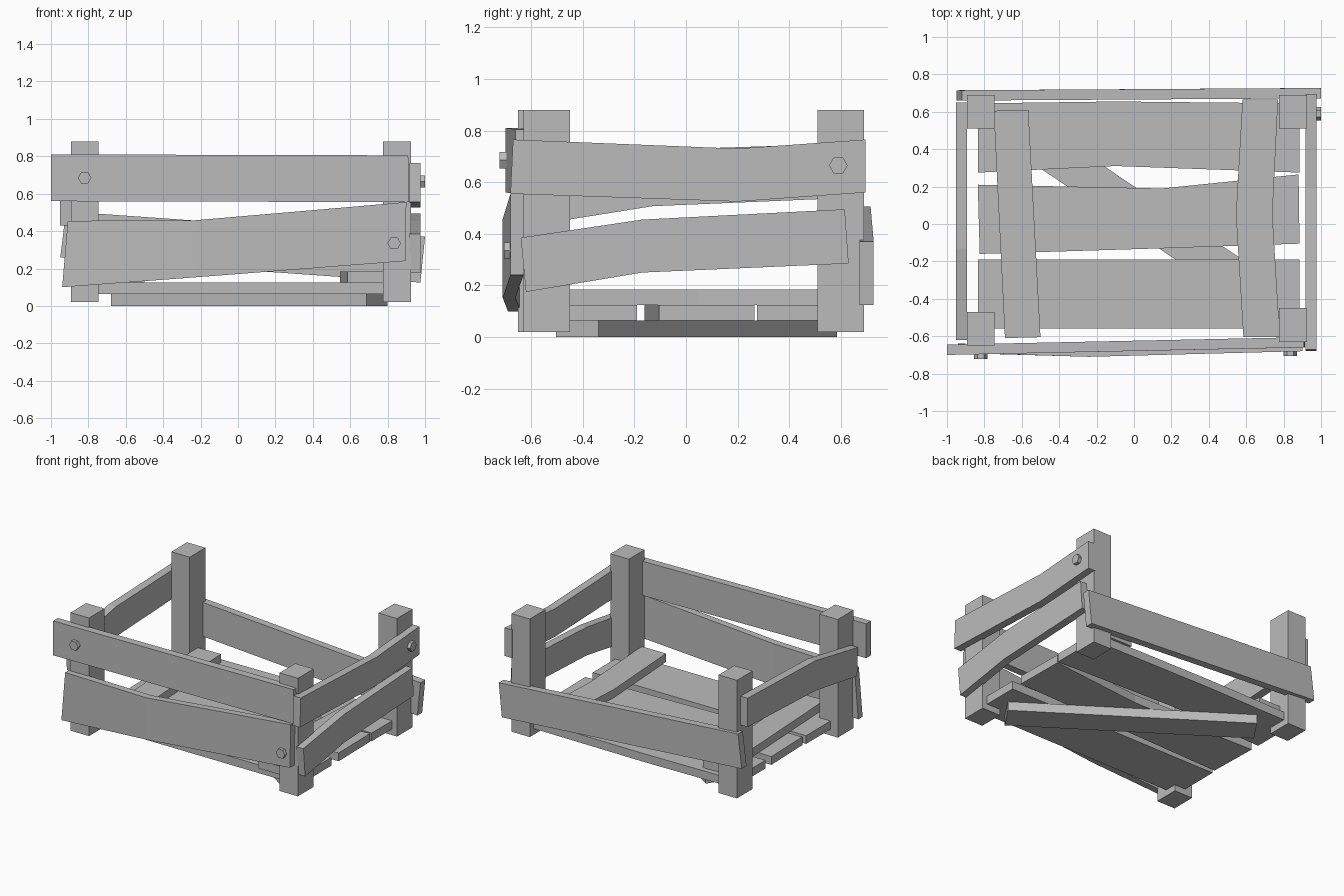
import bpy, bmesh, math
from mathutils import Vector

cube = bpy.data.objects.get("Cube")
if cube:
    bpy.data.objects.remove(cube, do_unlink=True)

# One plain grey for the whole crate
grey = bpy.data.materials.new("plain_grey")
grey.use_nodes = True
colour = (0.5, 0.5, 0.5, 1)
grey.diffuse_color = colour
grey.node_tree.nodes["Principled BSDF"].inputs["Base Color"].default_value = colour

# Board coordinates: along the board, across its face, out through its thickness
FRONT_BACK = lambda along, across, out: Vector((along, out, across))
SIDE = lambda along, across, out: Vector((out, along, across))
FLOOR = lambda along, across, out: Vector((along, across, out))
CROSSBAR = lambda along, across, out: Vector((across, along, out))


def loft(name, rings):
    """Skin matching rings of points and cap both ends."""
    bm = bmesh.new()
    loops = [[bm.verts.new(p) for p in ring] for ring in rings]
    for a, b in zip(loops, loops[1:]):
        for i in range(len(a)):
            j = (i + 1) % len(a)
            bm.faces.new((a[i], a[j], b[j], b[i]))
    bm.faces.new(loops[0])
    bm.faces.new(loops[-1])
    bmesh.ops.recalc_face_normals(bm, faces=bm.faces)
    mesh = bpy.data.meshes.new(name)
    bm.to_mesh(mesh)
    bm.free()
    mesh.materials.append(grey)
    obj = bpy.data.objects.new(name, mesh)
    bpy.context.collection.objects.link(obj)
    return obj


def board(name, place, thickness, *stations):
    """Each station: lower along, lower edge, upper along, upper edge, outer offset."""
    rings = []
    for la, lo, ua, hi, out in stations:
        inner = out + thickness
        rings.append([place(la, lo, out), place(ua, hi, out),
                      place(ua, hi, inner), place(la, lo, inner)])
    return loft(name, rings)


def bolt(name, place, along, across, start, end, radius=0.036):
    turns = [math.tau * i / 6 for i in range(6)]
    loft(name, [[place(along + radius * math.cos(t), across + radius * math.sin(t), out)
                 for t in turns] for out in (start, end)])


# Corner posts
for name, x, y in (("front_right_post", -0.82, -0.56), ("front_left_post", 0.85, -0.54),
                   ("back_right_post", -0.82, 0.6), ("back_left_post", 0.85, 0.6)):
    w, d = 0.074, 0.09
    loft(name, [[(x - w, y - d, z), (x + w, y - d, z), (x + w, y + d, z), (x - w, y + d, z)]
                for z in (0.02, 0.88)])

# Front boards
board("front_upper_board", FRONT_BACK, 0.055,
      (-1, 0.56, -1, 0.81, -0.7), (0.915, 0.555, 0.91, 0.805, -0.66))
board("front_lower_board", FRONT_BACK, 0.05,
      (-0.94, 0.1, -0.91, 0.455, -0.69), (-0.24, 0.152, -0.24, 0.457, -0.71),
      (0.895, 0.24, 0.9, 0.555, -0.68))

# Back board
board("back_board", FRONT_BACK, -0.055,
      (-0.95, 0.26, -0.92, 0.505, 0.715), (0.975, 0.125, 1, 0.37, 0.727))

# Side boards
board("left_upper_board", SIDE, -0.058,
      (-0.68, 0.555, -0.67, 0.765, 0.975), (0.2, 0.525, 0.2, 0.73, 0.975),
      (0.695, 0.56, 0.695, 0.765, 0.975))
board("left_lower_board", SIDE, -0.058,
      (-0.62, 0.175, -0.64, 0.385, 0.975), (-0.17, 0.25, -0.17, 0.455, 0.975),
      (0.63, 0.285, 0.615, 0.495, 0.975))
board("right_board", SIDE, 0.06,
      (-0.61, 0.43, -0.62, 0.635, -0.952), (-0.13, 0.507, -0.13, 0.725, -0.952),
      (0.65, 0.54, 0.65, 0.75, -0.952))

# Floor boards
board("floor_back_board", FLOOR, 0.06,
      (-0.835, 0.275, -0.835, 0.645, 0.065), (-0.1, 0.31, -0.1, 0.655, 0.065),
      (0.885, 0.275, 0.885, 0.645, 0.065))
board("floor_middle_board", FLOOR, 0.06,
      (-0.825, -0.16, -0.835, 0.21, 0.065), (0.15, -0.13, 0.15, 0.19, 0.065),
      (0.885, -0.105, 0.88, 0.265, 0.065))
board("floor_front_board", FLOOR, 0.06,
      (-0.835, -0.56, -0.835, -0.19, 0.065), (0.885, -0.56, 0.885, -0.19, 0.065))

# Crossbars resting on the floor boards
board("right_crossbar", CROSSBAR, 0.06,
      (-0.61, -0.69, -0.605, -0.5, 0.125), (0.605, -0.75, 0.61, -0.565, 0.125))
board("left_crossbar", CROSSBAR, 0.06,
      (-0.605, 0.585, -0.605, 0.78, 0.125), (0.05, 0.545, 0.05, 0.74, 0.125),
      (0.665, 0.58, 0.665, 0.77, 0.125))

# Diagonal brace under the floor
brace = board("diagonal_brace", FLOOR, 0.065,
              (-0.825, -0.1, -0.825, 0.1, 0), (0.825, -0.1, 0.825, 0.1, 0))
brace.rotation_euler.z = math.radians(-34)
brace.location = (0.06, 0.04, 0)

# Bolt heads
bolt("front_upper_bolt", FRONT_BACK, -0.82, 0.685, -0.66, -0.722)
bolt("front_lower_bolt", FRONT_BACK, 0.835, 0.335, -0.66, -0.705)
bolt("left_side_bolt", SIDE, 0.59, 0.665, 0.95, 1)
